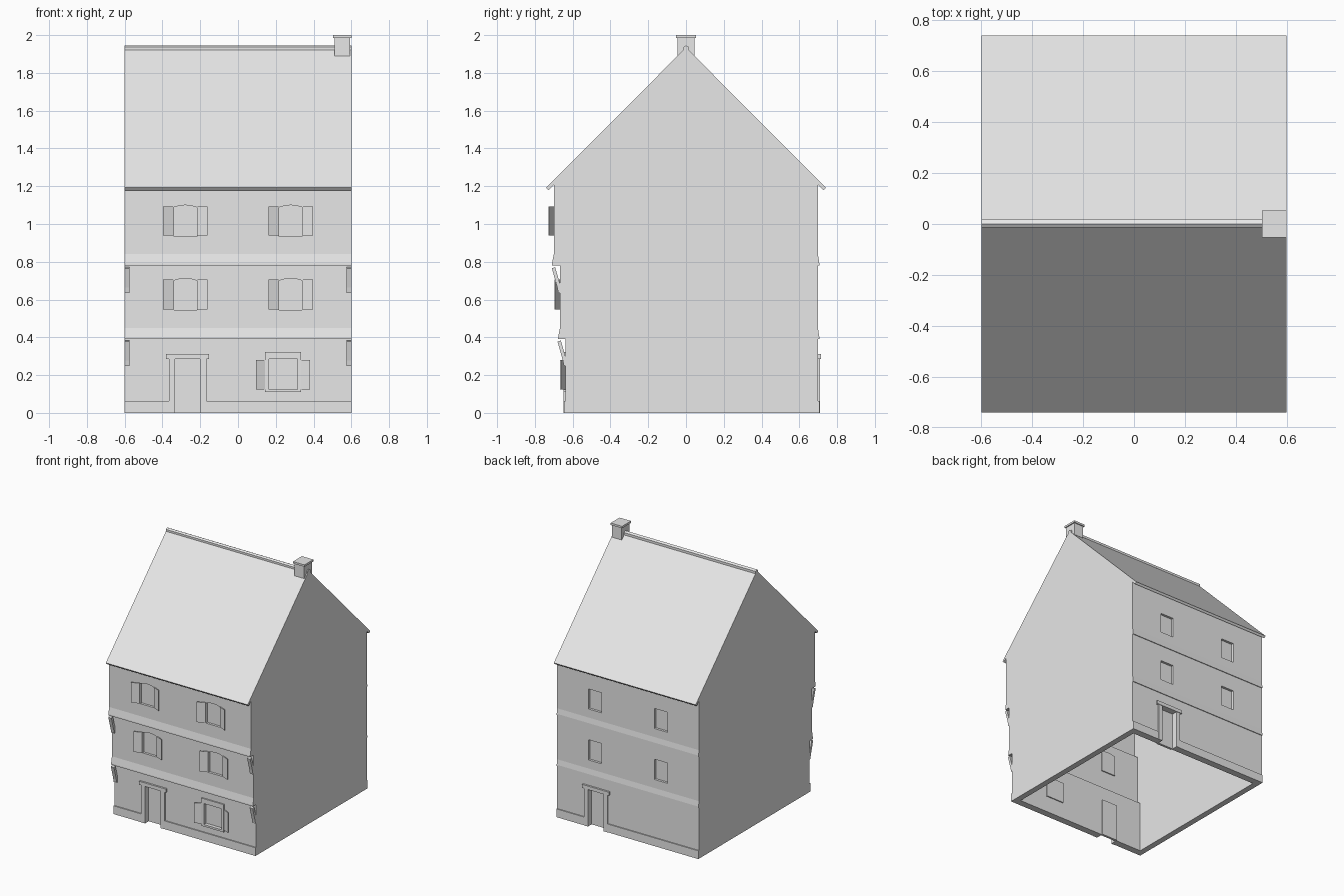
import bpy
import bmesh
from mathutils import Vector

if "Cube" in bpy.data.objects:
    bpy.data.objects.remove(bpy.data.objects["Cube"], do_unlink=True)

COLOUR = (0.8, 0.8, 0.8, 1.0)
plaster = bpy.data.materials.new("light_grey")
plaster.use_nodes = True
plaster.diffuse_color = COLOUR
plaster.node_tree.nodes["Principled BSDF"].inputs["Base Color"].default_value = COLOUR

PLACE = {"x": lambda p, d: Vector((d, p[0], p[1])),
         "y": lambda p, d: Vector((p[0], d, p[1])),
         "z": lambda p, d: Vector((p[0], p[1], d))}


def add_prism(bm, pts, axis, a, b):
    """Extrude a closed outline along an axis from a to b."""
    lo = [bm.verts.new(PLACE[axis](p, a)) for p in pts]
    hi = [bm.verts.new(PLACE[axis](p, b)) for p in pts]
    n = len(pts)
    bm.faces.new(lo)
    bm.faces.new(hi)
    for i in range(n):
        j = (i + 1) % n
        bm.faces.new((lo[i], lo[j], hi[j], hi[i]))


def make(name, prisms):
    """One object made of one or more prisms."""
    bm = bmesh.new()
    for prism in prisms:
        add_prism(bm, *prism)
    bmesh.ops.recalc_face_normals(bm, faces=bm.faces)
    mesh = bpy.data.meshes.new(name)
    bm.to_mesh(mesh)
    bm.free()
    mesh.materials.append(plaster)
    ob = bpy.data.objects.new(name, mesh)
    bpy.context.collection.objects.link(ob)
    return ob


def rect(x0, x1, z0, z1, rise=0.0):
    """Rectangle, with a shallow arched head when rise is set."""
    pts = [(x0, z0), (x1, z0), (x1, z1)]
    if rise:
        for t in (0.75, 0.5, 0.25):
            pts.append((x0 + (x1 - x0) * t, z1 + rise * 4 * t * (1 - t)))
    return pts + [(x0, z1)]


def carve(target, cutter):
    cutter.hide_render = True
    mod = target.modifiers.new("carve", "BOOLEAN")
    mod.operation = "DIFFERENCE"
    mod.solver = "EXACT"
    mod.object = cutter
    bpy.context.view_layer.objects.active = target
    bpy.ops.object.modifier_apply(modifier=mod.name)
    bpy.data.objects.remove(cutter, do_unlink=True)


HALF = 0.6                              # half width of the house
FLOORS = (0.39, 0.78)                   # underside of each jettied storey
FRONT = (-0.638, -0.667, -0.70)         # front wall of each storey
BACK = 0.70
WALL = 0.045

# House body: stepped front, slightly flared back, gable top
outer = [(FRONT[0], 0)]
for i, z in enumerate(FLOORS):
    outer += [(FRONT[i], z), (FRONT[i + 1] - 0.01, z),
              (FRONT[i + 1] - 0.01, z + 0.01), (FRONT[i + 1], z + 0.06)]
outer += [(FRONT[2], 1.22), (0, 1.92), (BACK, 1.22)]
for z in reversed(FLOORS):
    outer += [(BACK, z + 0.05), (BACK + 0.006, z + 0.01), (BACK + 0.006, z), (BACK, z)]
outer.append((BACK, 0))
house = make("house_walls", [(outer, "x", -HALF, HALF)])

# Hollow interior, open underneath
inner = [(FRONT[0] + WALL, -0.1)]
for i, z in enumerate(FLOORS):
    inner += [(FRONT[i] + WALL, z), (FRONT[i + 1] + WALL, z)]
inner += [(FRONT[2] + WALL, 1.20), (0, 1.85), (BACK - WALL, 1.20), (BACK - WALL, -0.1)]
carve(house, make("interior_cutter", [(inner, "x", -HALF + WALL, HALF - WALL)]))

# Openings: name, side, wall plane, outline
openings = []
for storey, z0, z1 in ((1, 0.545, 0.70), (2, 0.935, 1.088)):
    for side, x in (("right", -0.279), ("left", 0.279)):
        openings.append((f"front_window_{storey}_{side}", -1, FRONT[storey],
                         rect(x - 0.061, x + 0.061, z0, z1, 0.012)))
        openings.append((f"back_window_{storey}_{side}", 1, BACK,
                         rect(x - 0.056, x + 0.056, z0 - 0.04, z1 - 0.04)))
openings.append(("front_window_ground", -1, FRONT[0], rect(0.165, 0.315, 0.125, 0.285)))
openings.append(("front_door", -1, FRONT[0], rect(-0.333, -0.20, 0, 0.285)))
openings.append(("back_door", 1, BACK, rect(0.20, 0.333, 0, 0.285)))

cuts = []
for name, s, y, shape in openings:
    hole = [(x, z if z > 0 else -0.02) for x, z in shape]
    cuts.append((hole, "y", y + s * 0.03, y - s * (WALL + 0.02)))
carve(house, make("opening_cutter", cuts))

# Panes and door leaves set back in their openings
for name, s, y, shape in openings:
    depth = 0.035 if "door" in name else 0.018
    make(name, [(shape, "y", y - s * depth, y - s * (WALL + 0.008))])


# Shutters swung open beside the front windows
def shutters(name, x0, x1, z0, z1, y, reach, out):
    for side, x, d in (("right", x0, -1), ("left", x1, 1)):
        leaf = [(x, y + 0.003), (x + d * reach, y - out + 0.006),
                (x + d * reach, y - out), (x, y - 0.006)]
        make(f"{name}_{side}", [(leaf, "z", z0, z1)])


for storey, z0, z1 in ((1, 0.548, 0.705), (2, 0.938, 1.093)):
    for side, x in (("right", -0.279), ("left", 0.279)):
        shutters(f"shutter_{storey}_{side}", x - 0.061, x + 0.061, z0, z1,
                 FRONT[storey], 0.057, 0.029)
shutters("shutter_ground", 0.142, 0.333, 0.125, 0.28, FRONT[0], 0.047, 0.028)

# Surround of the ground floor window
y = FRONT[0]
make("window_surround", [
    (rect(0.142, 0.165, 0.11, 0.285), "y", y - 0.01, y + 0.01),
    (rect(0.315, 0.333, 0.11, 0.285), "y", y - 0.01, y + 0.01),
    (rect(0.165, 0.315, 0.11, 0.125), "y", y - 0.01, y + 0.01),
    (rect(0.142, 0.333, 0.285, 0.322), "y", y - 0.01, y + 0.01)])

# Door surrounds and plinths, the back one being the front turned round
for label, s, y in (("front", -1, FRONT[0]), ("back", 1, BACK)):
    def strip(x0, x1, z0, z1, out):
        xs = sorted((-s * x0, -s * x1))
        return rect(*xs, z0, z1), "y", y + s * out, y - s * 0.01
    make(f"{label}_door_surround", [strip(-0.365, -0.333, 0, 0.285, 0.010),
                                    strip(-0.20, -0.168, 0, 0.285, 0.010),
                                    strip(-0.38, -0.153, 0.285, 0.312, 0.014)])
    make(f"{label}_plinth", [strip(-HALF, -0.365, 0, 0.063, 0.008),
                             strip(-0.168, HALF, 0, 0.063, 0.008)])

# Slanted corner braces below each jetty
brace = [(-0.71, 0.765), (-0.693, 0.772), (-0.662, 0.665), (-0.662, 0.635),
         (-0.676, 0.635), (-0.682, 0.665)]
for storey, dy, dz in ((1, 0, 0), (0, 0.03, -0.388)):
    pts = [(p + dy, q + dz) for p, q in brace]
    for side, s in (("right", -1), ("left", 1)):
        make(f"brace_{storey}_{side}", [(pts, "x", s * 0.574, s * HALF)])

# Roof with perpendicular eaves, and ridge cap
make("roof", [([(-0.74, 1.192), (0, 1.935), (0.74, 1.192),
                (0.728, 1.178), (0, 1.908), (-0.728, 1.178)], "x", -HALF, HALF)])
make("ridge_cap", [([(-0.014, 1.918), (-0.014, 1.936), (0, 1.945),
                     (0.017, 1.936), (0.017, 1.918)], "x", -HALF, HALF)])

# Chimney
make("chimney_stack", [(rect(0.512, 0.592, -0.046, 0.046), "z", 1.89, 1.987)])
make("chimney_cap", [(rect(0.503, HALF, -0.054, 0.054), "z", 1.985, 2.0)])
